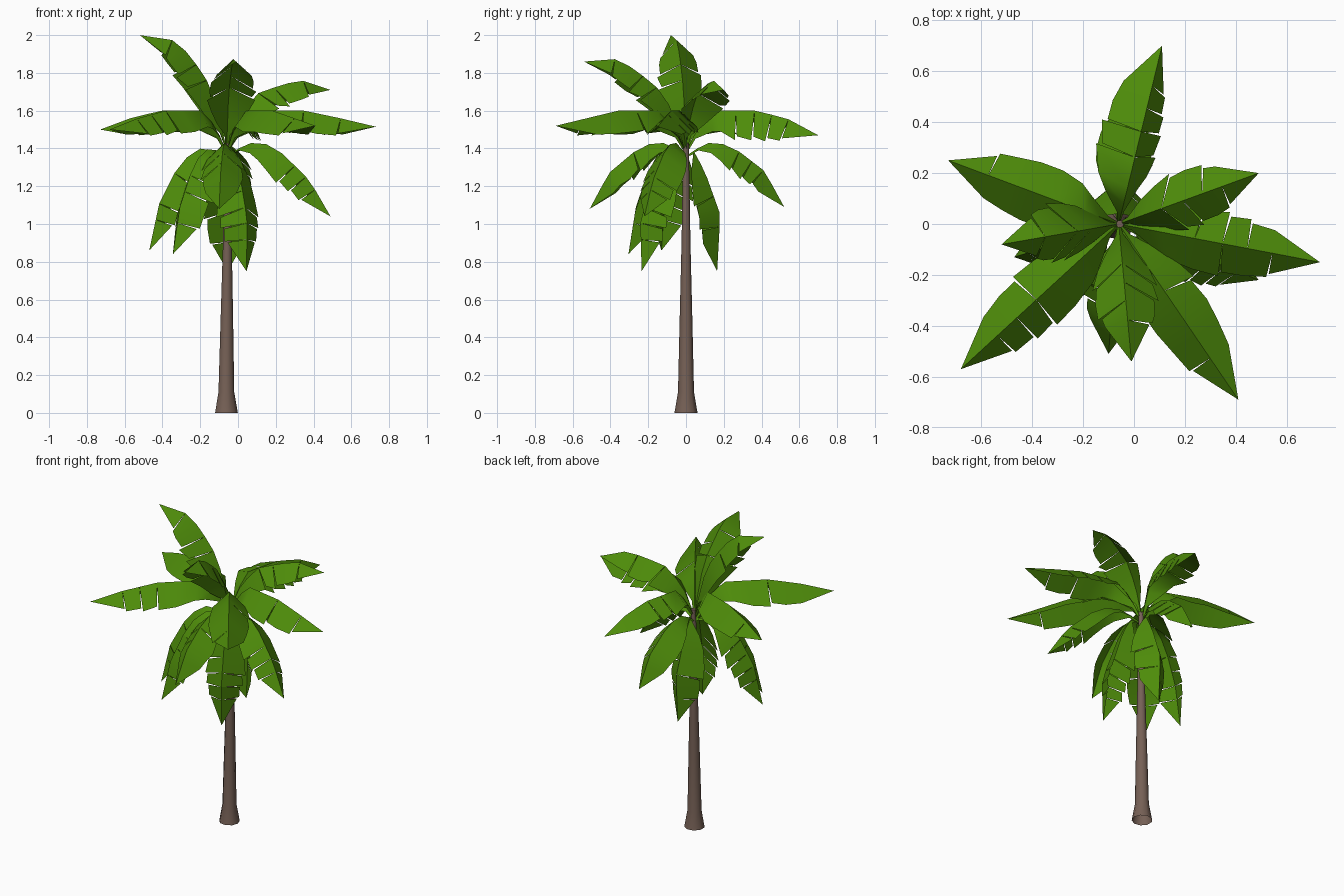
import bpy, bmesh, math, random
from mathutils import Vector

if "Cube" in bpy.data.objects:
    bpy.data.objects.remove(bpy.data.objects["Cube"])

random.seed(4)
CX = -0.06  # trunk axis


def material(name, rgb):
    m = bpy.data.materials.new(name)
    m.diffuse_color = (*rgb, 1)
    m.use_nodes = True
    m.node_tree.nodes["Principled BSDF"].inputs["Base Color"].default_value = m.diffuse_color
    return m


LEAF = material("leaf green", (0.076, 0.262, 0.003))
BARK = material("bark brown", (0.18, 0.118, 0.092))


def finish(bm, name, mat, angle):
    me = bpy.data.meshes.new(name)
    bm.to_mesh(me)
    bm.free()
    me.materials.append(mat)
    ob = bpy.data.objects.new(name, me)
    bpy.context.collection.objects.link(ob)
    bpy.ops.object.select_all(action='DESELECT')
    ob.select_set(True)
    bpy.context.view_layer.objects.active = ob
    bpy.ops.object.shade_smooth_by_angle(angle=math.radians(angle))


# Trunk: flared foot and a slow taper
def trunk(sides=9):
    bm = bmesh.new()
    rings = []
    for z, r, x in [(0, .062, -.063), (.11, .043, -.063), (.5, .034, -.06),
                    (.9, .024, -.057), (1.43, .015, -.055)]:
        rings.append([bm.verts.new((x + r * math.cos(k * math.tau / sides),
                                    r * math.sin(k * math.tau / sides), z))
                      for k in range(sides)])
    for a, b in zip(rings, rings[1:]):
        for k in range(sides):
            j = (k + 1) % sides
            bm.faces.new((a[k], a[j], b[j], b[k]))
    bm.faces.new(rings[-1])
    finish(bm, "trunk", BARK, 50)


def along(table, t):
    """Piecewise linear lookup in (t, value) pairs."""
    for (t0, v0), (t1, v1) in zip(table, table[1:]):
        if t <= t1:
            return v0 + (v1 - v0) * (t - t0) / (t1 - t0)
    return table[-1][1]


WIDTH = [(0, .008), (.1, .02), (.2, .09), (.3, .135), (.45, .165), (.6, .165),
         (.78, .13), (1, 0)]
STEPS = [0, .1, .2, .31, .45, .57, .68, .79, 1]


# Leaf: ridge-folded blade with torn edges, following a midrib (reach fraction, height)
def leaf(name, tip, rib, wide=1.0, roll=0, fold=43):
    base = Vector((CX, 0, 0))
    out = Vector((tip[0], tip[1], 0)) - base
    side = out.normalized().cross(Vector((0, 0, 1)))
    pts = [base + out * f + Vector((0, 0, z)) for f, z in rib]
    dist = [0]
    for a, b in zip(pts, pts[1:]):
        dist.append(dist[-1] + (b - a).length)
    path = [(d / dist[-1], p) for d, p in zip(dist, pts)]
    mids = [along(path, t) for t in STEPS]
    bm = bmesh.new()
    mv = [bm.verts.new(p) for p in mids]
    n = len(mids)
    for s in (1, -1):
        a = math.radians(fold + s * roll)

        def edge(i, k, sweep):
            tan = (mids[min(i + 1, n - 1)] - mids[max(i - 1, 0)]).normalized()
            nor = side.cross(tan).normalized()
            w = along(WIDTH, STEPS[i]) * wide * k
            return mids[i] + w * (s * math.cos(a) * side - math.sin(a) * nor + sweep * tan)

        prev = bm.verts.new(edge(0, 1, 0))
        for i in range(n - 1):
            if i == n - 2:
                f = [mv[i], mv[i + 1], prev]
            else:
                torn = i >= 3 and random.random() < .5
                end = bm.verts.new(edge(i + 1, 1.06 if torn else 1, .1))
                f = [mv[i], mv[i + 1], end, prev]
                prev = bm.verts.new(edge(i + 1, .92, .16)) if torn else end
            bm.faces.new(f[::-1] if s > 0 else f)
    finish(bm, name, LEAF, 60)


trunk()


# Spreading ring of level leaves
def level(z):
    return [(0, 1.38), (.08, 1.5), (.2, 1.6), (.52, 1.6), (.76, 1.56), (1, z)]


for i, (x, y, z, roll) in enumerate([(.11, .70, 1.47, 20), (.73, -.15, 1.515, 0),
                                     (.41, -.69, 1.52, 0), (-.68, -.57, 1.5, 0),
                                     (-.73, .25, 1.5, 0)]):
    leaf(f"level_leaf_{i + 1}", (x, y), level(z), 1, roll)

# Raised leaves
leaf("raised_leaf_left", (-.52, -.08),
     [(0, 1.40), (.17, 1.72), (.43, 1.9), (.63, 1.975), (1, 2.0)], 1, -5, 48)
leaf("raised_leaf_front", (-.01, -.54),
     [(0, 1.40), (.18, 1.65), (.31, 1.74), (.63, 1.865), (.81, 1.885), (1, 1.86)])
leaf("raised_leaf_right", (.49, .20),
     [(0, 1.40), (.12, 1.57), (.29, 1.69), (.47, 1.725), (.68, 1.76), (.82, 1.755), (1, 1.71)], .92)


# Drooping leaves below the ring
def droop(z):
    return [(0, 1.36), (.2, 1.43), (.45, 1.42), (.8, z + .19), (1, z)]


for i, (x, y, z) in enumerate([(.49, -.22, 1.04), (-.02, .52, 1.09), (-.1, -.51, 1.08)]):
    leaf(f"drooping_leaf_{i + 1}", (x, y), droop(z), .9)


# Hanging leaves close to the trunk
def hang(z):
    return [(0, 1.36), (.3, 1.41), (.6, 1.33), (.87, z + .25), (1, z)]


for i, (x, y, z) in enumerate([(-.47, -.13, .86), (-.345, -.305, .84)]):
    leaf(f"hanging_leaf_{i + 1}", (x, y), hang(z), .92)
leaf("hanging_leaf_front", (.045, -.235),
     [(0, 1.36), (.3, 1.41), (.6, 1.3), (1.03, 1.03), (1, .75)], .95)
leaf("hanging_leaf_back", (-.055, .165),
     [(0, 1.36), (.2, 1.40), (.6, 1.28), (1.1, 1.05), (1, .75)], .95)
